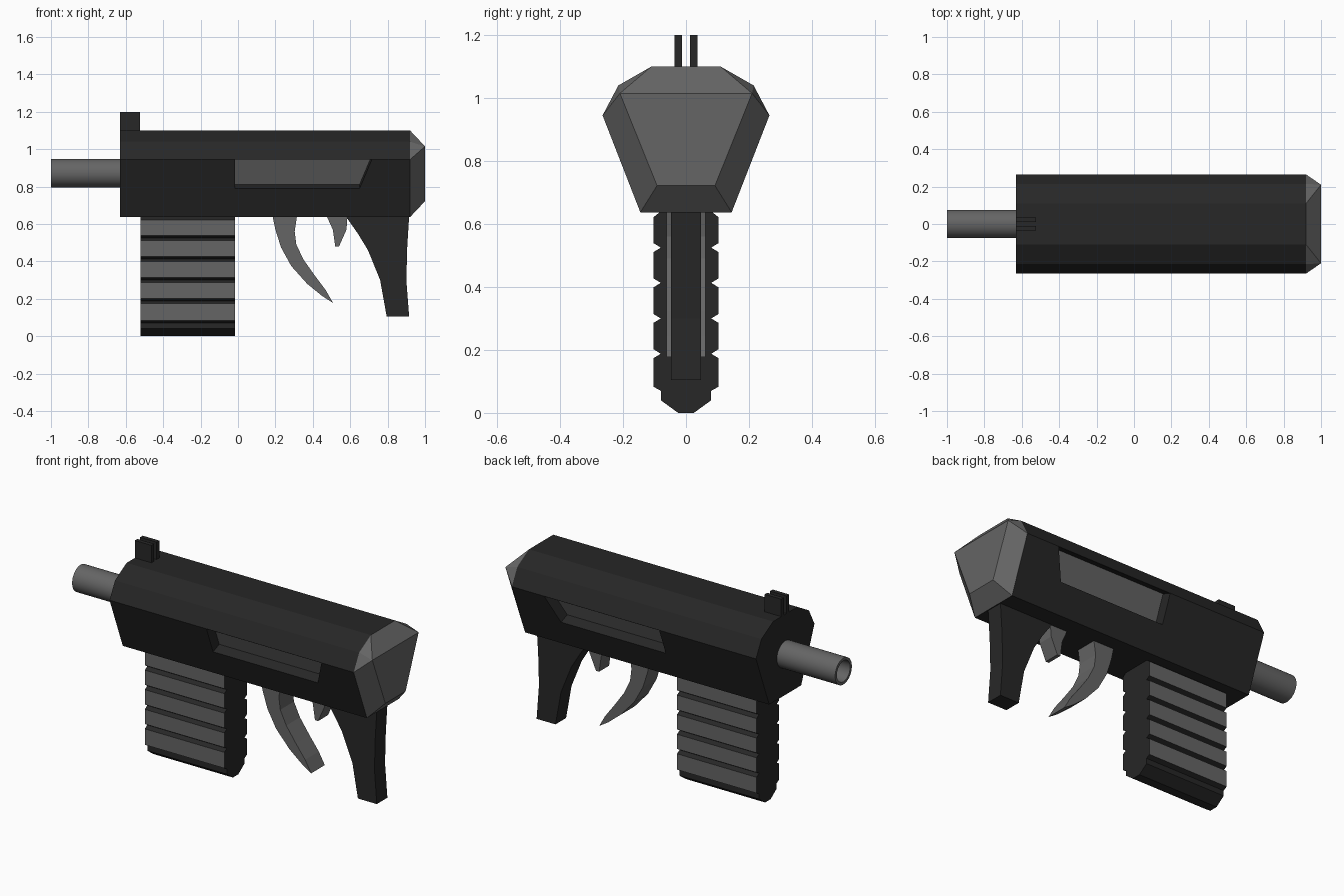
import bpy, bmesh, math
from mathutils import Vector

if "Cube" in bpy.data.objects:
    bpy.data.objects.remove(bpy.data.objects["Cube"])


def material(name, v):
    m = bpy.data.materials.new(name)
    m.diffuse_color = (v, v, v, 1)
    m.use_nodes = True
    m.node_tree.nodes["Principled BSDF"].inputs["Base Color"].default_value = m.diffuse_color
    return m


DARK = material("dark", 0.02)
GREY = material("grey", 0.13)


def make_object(name, bm, *mats):
    bmesh.ops.recalc_face_normals(bm, faces=bm.faces)
    me = bpy.data.meshes.new(name)
    bm.to_mesh(me)
    bm.free()
    ob = bpy.data.objects.new(name, me)
    bpy.context.collection.objects.link(ob)
    for m in mats:
        me.materials.append(m)
    return ob


def loft(bm, a, b):
    """Closed solid between two matching loops; returns its two end faces."""
    va = [bm.verts.new(p) for p in a]
    vb = [bm.verts.new(p) for p in b]
    n = len(va)
    for i in range(n):
        j = (i + 1) % n
        bm.faces.new((va[i], va[j], vb[j], vb[i]))
    return bm.faces.new(va[::-1]), bm.faces.new(vb)


def side_profile(name, pts, half, mat):
    """Outline in x-z, extruded across y."""
    bm = bmesh.new()
    loft(bm, [(x, -half, z) for x, z in pts], [(x, half, z) for x, z in pts])
    return make_object(name, bm, mat)


def mirrored(half):
    return half + [(-y, z) for y, z in reversed(half)]


# Receiver body: cross-section swept along x
section = mirrored([(0.145, 0.637), (0.265, 0.945), (0.215, 1.04), (0.11, 1.10)])
bm = bmesh.new()
loft(bm, [(-0.63, y, z) for y, z in section], [(0.92, y, z) for y, z in section])
body = make_object("body", bm, DARK, GREY)

# Side pockets: cut perpendicular to the sloped wall, with a grey floor
slope = 0.12 / 0.308
outline = [(-0.015, 0.79), (0.65, 0.79), (0.715, 0.944), (-0.015, 0.944)]
for s in (-1, 1):
    n = Vector((0, s * 0.932, -0.363))
    wall = [Vector((x, s * (0.145 + (z - 0.637) * slope), z)) for x, z in outline]
    bm = bmesh.new()
    floor, _ = loft(bm, [p - n * 0.06 for p in wall], [p + n * 0.05 for p in wall])
    floor.material_index = 1
    cutter = make_object("pocket_cutter", bm, DARK, GREY)
    cutter.hide_render = True
    mod = body.modifiers.new("pocket", 'BOOLEAN')
    mod.object, mod.operation, mod.solver = cutter, 'DIFFERENCE', 'EXACT'
    bpy.context.view_layer.objects.active = body
    bpy.ops.object.modifier_apply(modifier=mod.name)
    bpy.data.objects.remove(cutter)

# Faceted rear cap: body section tapering to a trapezoid
end = mirrored([(0.092, 0.722), (0.21, 1.015), (0.21, 1.015), (0.21, 1.015)])
bm = bmesh.new()
loft(bm, [(0.92, y, z) for y, z in section], [(1.0, y, z) for y, z in end])
bmesh.ops.remove_doubles(bm, verts=bm.verts, dist=1e-4)
make_object("rear_cap", bm, GREY)

# Hollow barrel
bm = bmesh.new()
N = 32
rings = []
for x, r in ((-0.62, 0.076), (-1.0, 0.076), (-1.0, 0.06), (-0.62, 0.06)):
    rings.append([bm.verts.new((x, r * math.cos(2 * math.pi * i / N),
                                0.872 + r * math.sin(2 * math.pi * i / N))) for i in range(N)])
for k in range(4):
    a, b = rings[k], rings[(k + 1) % 4]
    for i in range(N):
        j = (i + 1) % N
        bm.faces.new((a[i], a[j], b[j], b[i]))
barrel = make_object("barrel", bm, GREY)
bpy.context.view_layer.objects.active = barrel
barrel.select_set(True)
bpy.ops.object.shade_smooth_by_angle(angle=math.radians(40))
barrel.select_set(False)

# Twin sight plates
for side, s in (("left", -1), ("right", 1)):
    bm = bmesh.new()
    rect = [(-0.63, 1.095), (-0.525, 1.095), (-0.525, 1.2), (-0.63, 1.2)]
    loft(bm, [(x, s * 0.012, z) for x, z in rect], [(x, s * 0.036, z) for x, z in rect])
    make_object("sight_" + side, bm, DARK)

# Ribbed front grip: notched profile swept along x, grey rib faces
half = [(0.025, 0.0), (0.08, 0.04), (0.08, 0.07), (0.103, 0.083)]
for z in (0.188, 0.3, 0.413, 0.525):
    half += [(0.103, z - 0.014), (0.08, z), (0.103, z + 0.014)]
half += [(0.103, 0.622), (0.08, 0.64)]
grip = mirrored(half)
bm = bmesh.new()
loft(bm, [(-0.52, y, z) for y, z in grip], [(-0.015, y, z) for y, z in grip])
for f in bm.faces:
    f.normal_update()
    if abs(f.normal.y) > 0.99 and abs(f.calc_center_median().y) > 0.1:
        f.material_index = 1
make_object("front_grip", bm, DARK, GREY)

# Trigger, small catch and rear grip
side_profile("trigger", [(0.185, 0.64), (0.2, 0.57), (0.23, 0.475), (0.285, 0.375),
                         (0.37, 0.28), (0.45, 0.215), (0.508, 0.178), (0.47, 0.245),
                         (0.41, 0.325), (0.35, 0.41), (0.312, 0.49), (0.303, 0.56),
                         (0.315, 0.64)], 0.062, GREY)
side_profile("catch", [(0.475, 0.64), (0.507, 0.57), (0.52, 0.48), (0.54, 0.48),
                       (0.58, 0.57), (0.585, 0.64)], 0.045, GREY)
side_profile("rear_grip", [(0.577, 0.64), (0.64, 0.55), (0.695, 0.46), (0.76, 0.3),
                           (0.795, 0.105), (0.915, 0.105), (0.9, 0.3), (0.905, 0.48),
                           (0.915, 0.64)], 0.048, DARK)
